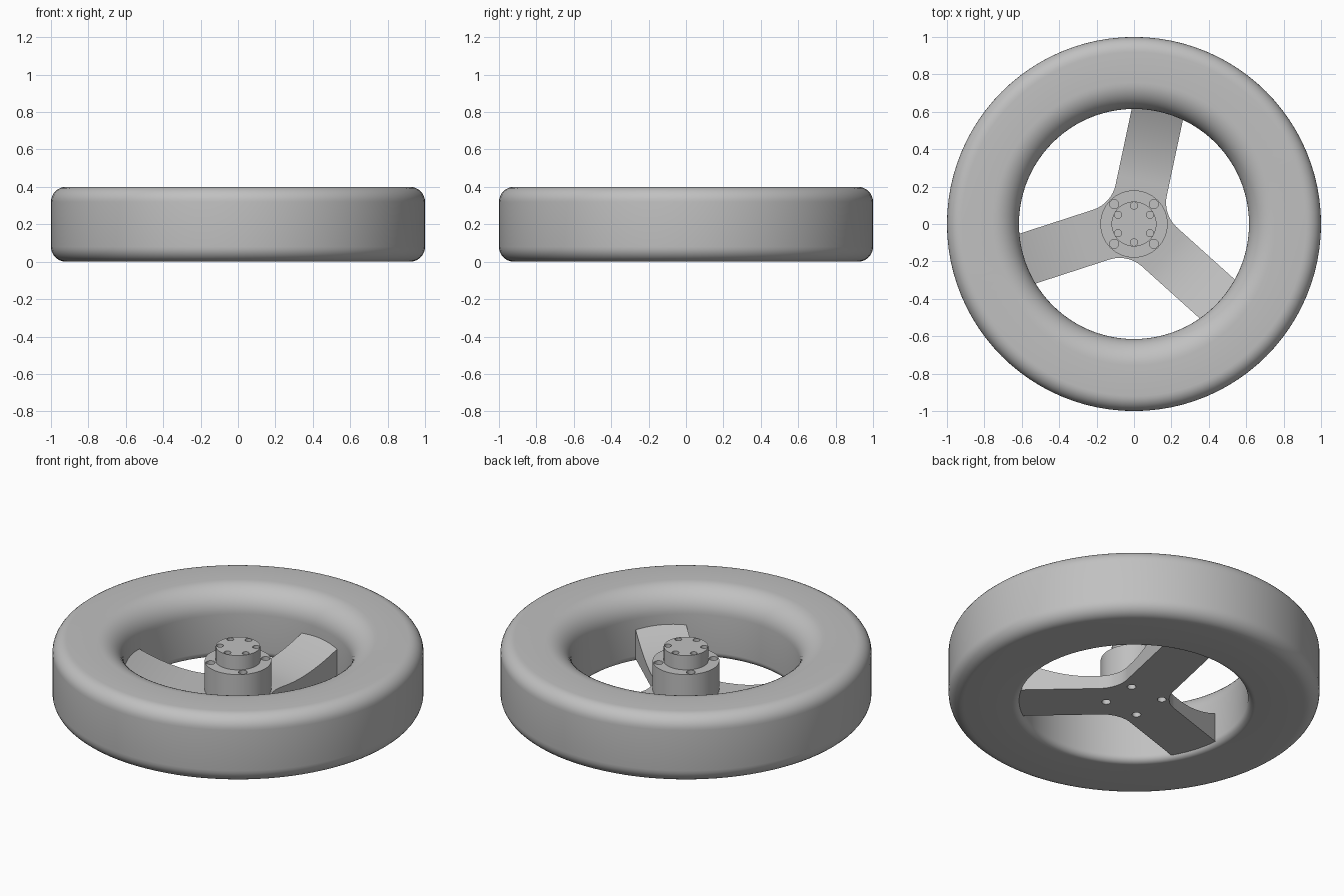
import bpy, bmesh, math
from mathutils import Matrix, Vector

if "Cube" in bpy.data.objects:
    bpy.data.objects.remove(bpy.data.objects["Cube"])

GREY = (0.53, 0.53, 0.53, 1)
mat = bpy.data.materials.new("plain grey")
mat.use_nodes = True
mat.diffuse_color = GREY
mat.node_tree.nodes["Principled BSDF"].inputs["Base Color"].default_value = GREY


def finish(bm, name):
    bmesh.ops.remove_doubles(bm, verts=bm.verts, dist=0.0003)
    bmesh.ops.recalc_face_normals(bm, faces=bm.faces)
    mesh = bpy.data.meshes.new(name)
    bm.to_mesh(mesh)
    bm.free()
    mesh.materials.append(mat)
    ob = bpy.data.objects.new(name, mesh)
    bpy.context.collection.objects.link(ob)
    return ob


def smooth(ob):
    bpy.ops.object.select_all(action="DESELECT")
    ob.select_set(True)
    bpy.context.view_layer.objects.active = ob
    bpy.ops.object.shade_smooth_by_angle(angle=math.radians(30))


def revolve(name, profile, steps=96, closed=False):
    bm = bmesh.new()
    vs = [bm.verts.new((r, 0, z)) for r, z in profile]
    edges = [bm.edges.new(p) for p in zip(vs, vs[1:])]
    if closed:
        edges.append(bm.edges.new((vs[-1], vs[0])))
    bmesh.ops.spin(bm, geom=vs + edges, axis=(0, 0, 1), cent=(0, 0, 0),
                   angle=math.tau, steps=steps)
    return finish(bm, name)


def arc(cx, cz, r, start, steps=8):
    """Quarter turn, counter-clockwise from the start angle."""
    angles = [math.radians(start + 90 * i / steps) for i in range(steps + 1)]
    return [(cx + r * math.cos(a), cz + r * math.sin(a)) for a in angles]


def drill(ob, count, ring, radius, z0, z1, turn):
    """Cut a circle of blind holes between two heights."""
    bm = bmesh.new()
    for i in range(count):
        a = math.radians(turn) + math.tau * i / count
        place = Matrix.Translation((ring * math.cos(a), ring * math.sin(a), (z0 + z1) / 2))
        bmesh.ops.create_cone(bm, cap_ends=True, segments=20, radius1=radius,
                              radius2=radius, depth=z1 - z0, matrix=place)
    cutter = finish(bm, "hole_cutter")
    cutter.hide_render = True
    mod = ob.modifiers.new("holes", "BOOLEAN")
    mod.operation, mod.solver, mod.object = "DIFFERENCE", "EXACT", cutter
    bpy.context.view_layer.objects.active = ob
    bpy.ops.object.modifier_apply(modifier=mod.name)
    bpy.data.objects.remove(cutter)


# Rim: rounded ring with a wide lip on the inner top edge
INNER, TOP = 0.615, 0.4
LIP, EDGE, FOOT = 0.14, 0.08, 0.04
rim = revolve("rim",
              arc(1 - EDGE, EDGE, EDGE, 270)
              + arc(1 - EDGE, TOP - EDGE, EDGE, 0)
              + arc(INNER + LIP, TOP - LIP, LIP, 90, 12)
              + arc(INNER + FOOT, FOOT, FOOT, 180),
              closed=True)
smooth(rim)

# Spokes: three arms blended together at the centre, rising toward the rim
HALF, BLEND, START, END, BASE = 0.14, 0.18, 0.095, 0.63, 0.022
MID = (HALF + BLEND) / math.sin(math.radians(60)) / 2


def half_width(s):
    if s >= MID:
        return HALF
    return HALF + BLEND - math.sqrt(BLEND ** 2 - (MID - s) ** 2)


def top_height(s):
    t = max(0, (s - 0.24) / (END - 0.24))
    return 0.1 + 0.11 * t ** 1.8


bm = bmesh.new()
stations = [START + (MID - START) * i / 8 for i in range(8)]
stations += [MID + (END - MID) * i / 16 for i in range(17)]
for angle in (78, 198, 318):
    turn = Matrix.Rotation(math.radians(angle), 3, "Z")

    def vert(s, w, z):
        return bm.verts.new(turn @ Vector((s, w, z)))

    rows = []
    for s in stations:
        w = s * math.tan(math.radians(60)) if s == START else half_width(s)
        rows.append([vert(s, w, BASE), vert(s, -w, BASE),
                     vert(s, -w, top_height(s)), vert(s, w, top_height(s))])
    for a, b in zip(rows, rows[1:]):
        for i in range(4):
            j = (i + 1) % 4
            bm.faces.new((a[i], a[j], b[j], b[i]))
    bm.faces.new(rows[-1])
    bm.faces.new((vert(0, 0, BASE), rows[0][0], rows[0][1]))
    bm.faces.new((vert(0, 0, top_height(0)), rows[0][2], rows[0][3]))
spokes = finish(bm, "spokes")
drill(spokes, 4, 0.15, 0.024, -0.05, 0.085, 45)
smooth(spokes)

# Hub: stepped cylinder with a bolt circle on each step
hub = revolve("hub", [(0, 0.095), (0.18, 0.095), (0.18, 0.27),
                      (0.12, 0.27), (0.12, 0.355), (0, 0.355)], steps=64)
drill(hub, 4, 0.15, 0.024, 0.2, 0.3, 45)
drill(hub, 6, 0.098, 0.019, 0.3, 0.4, 30)
smooth(hub)
